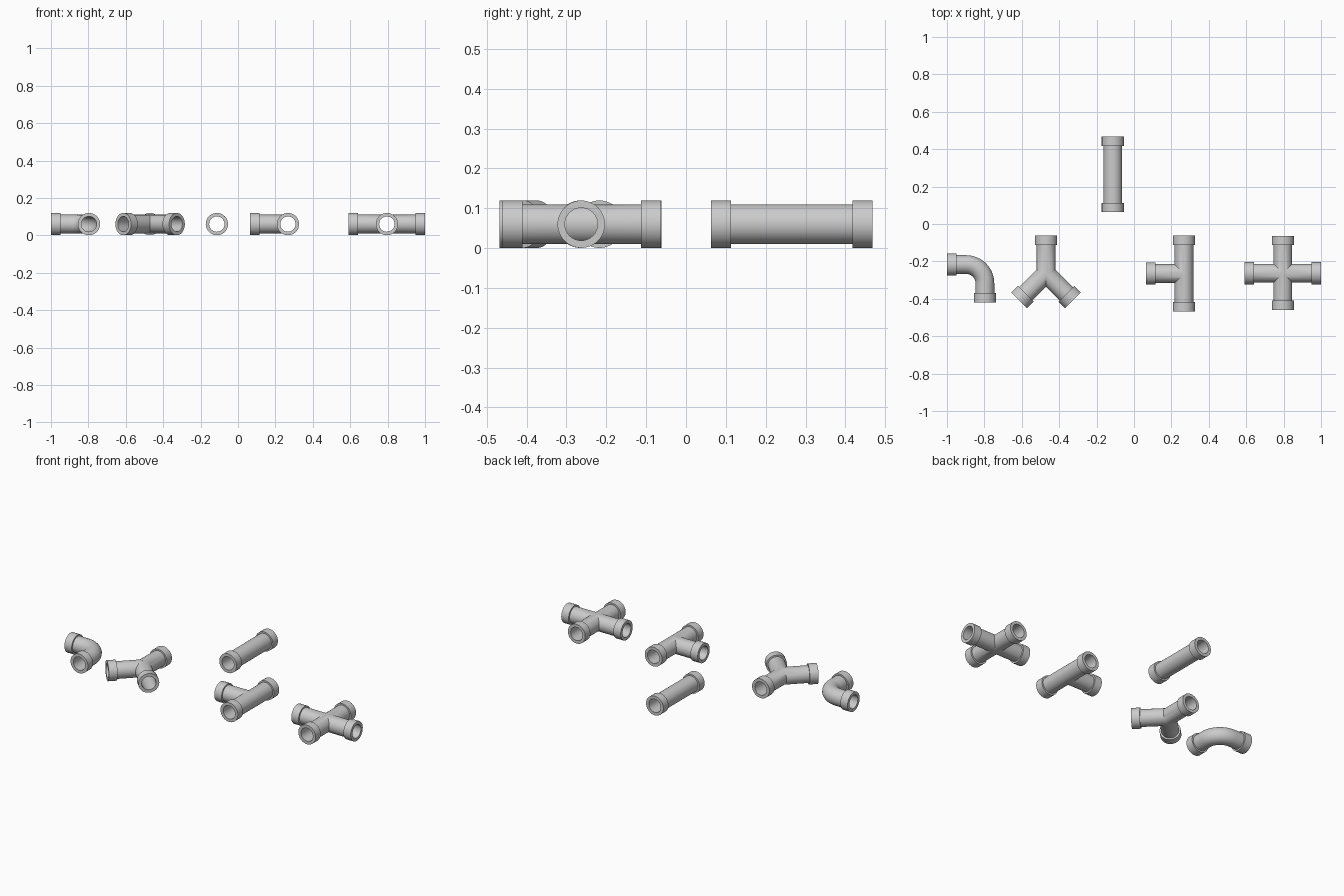
import bpy, bmesh, math
from mathutils import Vector

if "Cube" in bpy.data.objects:
    bpy.data.objects.remove(bpy.data.objects["Cube"])

SEG = 48
R_PIPE, R_COLLAR, R_BORE = 0.050, 0.0595, 0.041
COLLAR = 0.05
ARM = 0.203
Z = 0.06
UP = Vector((0, 0, 1))


def sweep(name, sections, hollow=False):
    """Skin rings (position, direction, radius); hollow joins last ring to first."""
    bm = bmesh.new()
    rings = []
    for p, t, r in sections:
        side = t.cross(UP).normalized()
        rings.append([bm.verts.new(p + r * (math.cos(2 * math.pi * i / SEG) * side
                                            + math.sin(2 * math.pi * i / SEG) * UP))
                      for i in range(SEG)])
    pairs = list(zip(rings, rings[1:]))
    if hollow:
        pairs.append((rings[-1], rings[0]))
    else:
        bm.faces.new(rings[0])
        bm.faces.new(rings[-1])
    for a, b in pairs:
        for i in range(SEG):
            j = (i + 1) % SEG
            bm.faces.new((a[i], a[j], b[j], b[i]))
    bmesh.ops.recalc_face_normals(bm, faces=bm.faces)
    me = bpy.data.meshes.new(name)
    bm.to_mesh(me)
    bm.free()
    ob = bpy.data.objects.new(name, me)
    bpy.context.collection.objects.link(ob)
    return ob


def collar(end, d):
    """Sections of an end collar, from the mouth inwards; d points inwards."""
    return [(end, d, R_COLLAR), (end + d * COLLAR, d, R_COLLAR),
            (end + d * COLLAR, d, R_PIPE)]


def tube(name, path):
    """Hollow pipe with a collar at both ends; path = [(position, direction)]."""
    (p0, d0), (p1, d1) = path[0], path[-1]
    outer = collar(p0, d0) + [(p, d, R_PIPE) for p, d in path[1:-1]]
    outer += [(p1 - d1 * COLLAR, d1, R_PIPE), (p1 - d1 * COLLAR, d1, R_COLLAR),
              (p1, d1, R_COLLAR)]
    inner = [(p, d, R_BORE) for p, d in reversed(path)]
    return finish(sweep(name, outer + inner, hollow=True))


def boolean(ob, other, op):
    m = ob.modifiers.new(op.lower(), 'BOOLEAN')
    m.operation, m.object, m.solver = op, other, 'EXACT'
    bpy.context.view_layer.objects.active = ob
    bpy.ops.object.modifier_apply(modifier=m.name)
    bpy.data.objects.remove(other)


def finish(ob):
    bpy.ops.object.select_all(action='DESELECT')
    ob.select_set(True)
    bpy.context.view_layer.objects.active = ob
    bpy.ops.object.shade_smooth_by_angle(angle=math.radians(35))
    return ob


def junction(name, centre, runs):
    """Union of runs minus bores. run = (angle, reach, back reach or None)."""
    c = Vector(centre)
    solids, bores = [], []
    for deg, reach, back in runs:
        a = math.radians(deg)
        out = Vector((math.cos(a), math.sin(a), 0))
        secs = collar(c + out * reach, -out)
        if back:
            secs += reversed(collar(c - out * back, out))
            secs = [(p, -out, r) for p, d, r in secs]
            tail = back + 0.01
        else:
            tail = 0.008
            secs.append((c - out * tail, -out, R_PIPE))
        solids.append(sweep(name, secs))
        bores.append(sweep("bore", [(c + out * (reach + 0.01), -out, R_BORE),
                                    (c - out * tail, -out, R_BORE)]))
    body = solids[0]
    for s in solids[1:]:
        boolean(body, s, 'UNION')
    for b in bores:
        boolean(body, b, 'DIFFERENCE')
    return finish(body)


# straight pipe
yd = Vector((0, 1, 0))
tube("straight_pipe", [(Vector((-0.113, 0.063, Z)), yd), (Vector((-0.113, 0.468, Z)), yd)])

# quarter-turn elbow
bend = 0.10
cx, cy = -0.797, -0.217
path = [(Vector((-1, cy, Z)), Vector((1, 0, 0)))]
for i in range(13):
    a = math.pi / 2 * (1 - i / 12)
    path.append((Vector((cx - bend + bend * math.cos(a), cy - bend + bend * math.sin(a), Z)),
                 Vector((math.sin(a), -math.cos(a), 0))))
path.append((Vector((cx, cy - ARM, Z)), Vector((0, -1, 0))))
tube("elbow_pipe", path)

# branching pieces
junction("y_pipe", (-0.47, -0.265, Z), [(90, ARM, None), (225, ARM, None), (315, ARM, None)])
junction("tee_pipe", (0.267, -0.265, Z), [(90, ARM, ARM), (180, ARM, None)])
junction("cross_pipe", (0.796, -0.263, Z), [(90, 0.2, 0.197), (0, 0.204, 0.204)])
